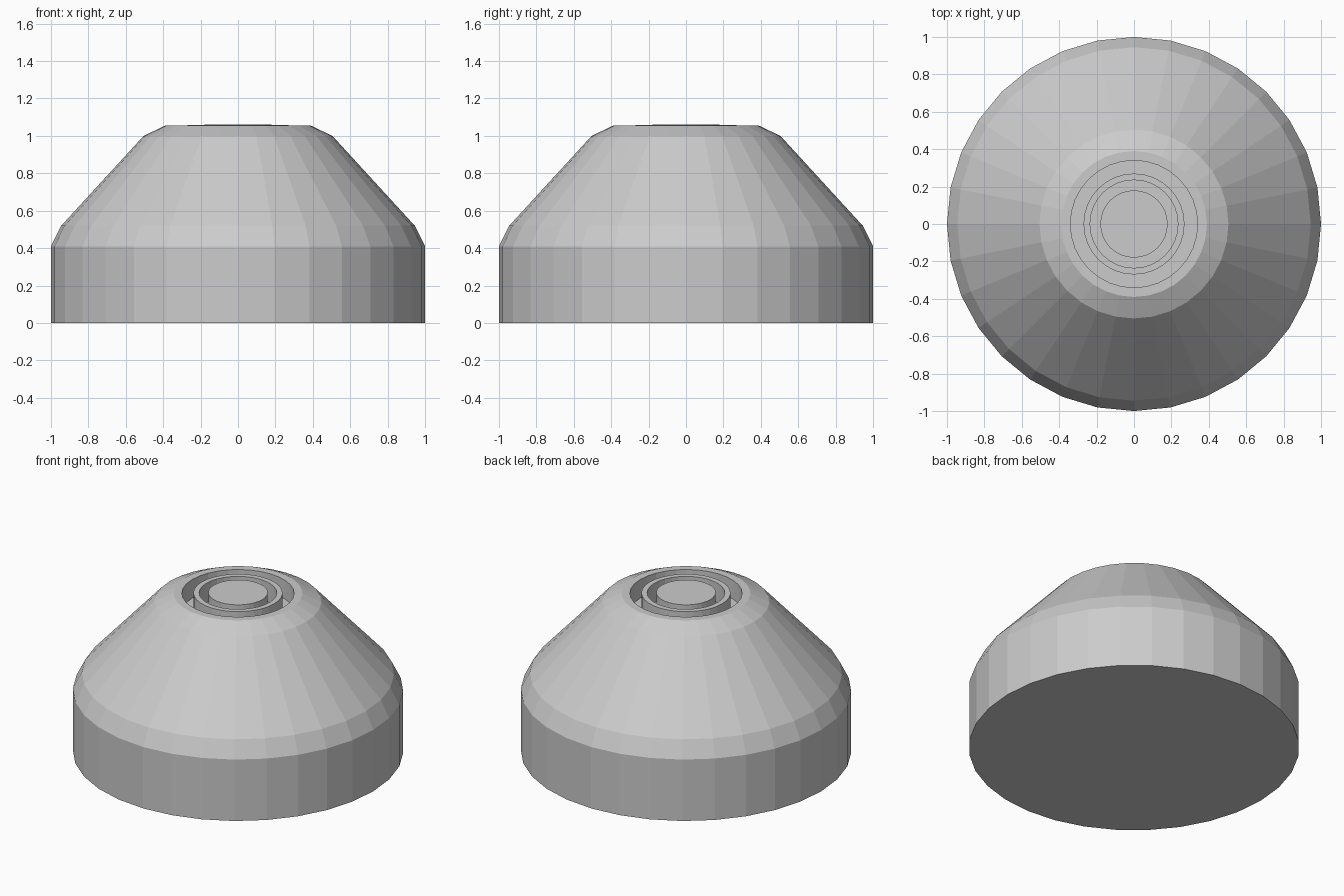
import bpy, bmesh
from math import cos, sin, tau

if "Cube" in bpy.data.objects:
    bpy.data.objects.remove(bpy.data.objects["Cube"])

SIDES = 32


def lathe(name, profile, closed=False):
    """Revolve (radius, z) points about z; open profiles get flat end caps."""
    bm = bmesh.new()
    rings = [[bm.verts.new((r * cos(tau * i / SIDES), r * sin(tau * i / SIDES), z))
              for i in range(SIDES)] for r, z in profile]
    pairs = list(zip(rings, rings[1:]))
    if closed:
        pairs.append((rings[-1], rings[0]))
    else:
        bm.faces.new(rings[0])
        bm.faces.new(rings[-1])
    for a, b in pairs:
        for i in range(SIDES):
            j = (i + 1) % SIDES
            bm.faces.new((a[i], a[j], b[j], b[i]))
    bmesh.ops.recalc_face_normals(bm, faces=bm.faces)
    mesh = bpy.data.meshes.new(name)
    bm.to_mesh(mesh)
    bm.free()
    obj = bpy.data.objects.new(name, mesh)
    bpy.context.collection.objects.link(obj)
    return obj


FLOOR, TOP = 0.93, 1.055

# Bevelled conical housing with a round recess in the top
lathe("housing", [(1, 0), (1, 0.41), (0.945, 0.52), (0.505, 1.0),
                  (0.39, TOP), (0.34, TOP), (0.34, FLOOR)])

# Thin ring standing in the recess
lathe("inner_ring", [(0.27, FLOOR), (0.27, TOP + 0.003),
                     (0.235, TOP + 0.003), (0.235, FLOOR)], closed=True)

# Central round button
lathe("center_button", [(0.18, FLOOR), (0.18, TOP + 0.006)])
